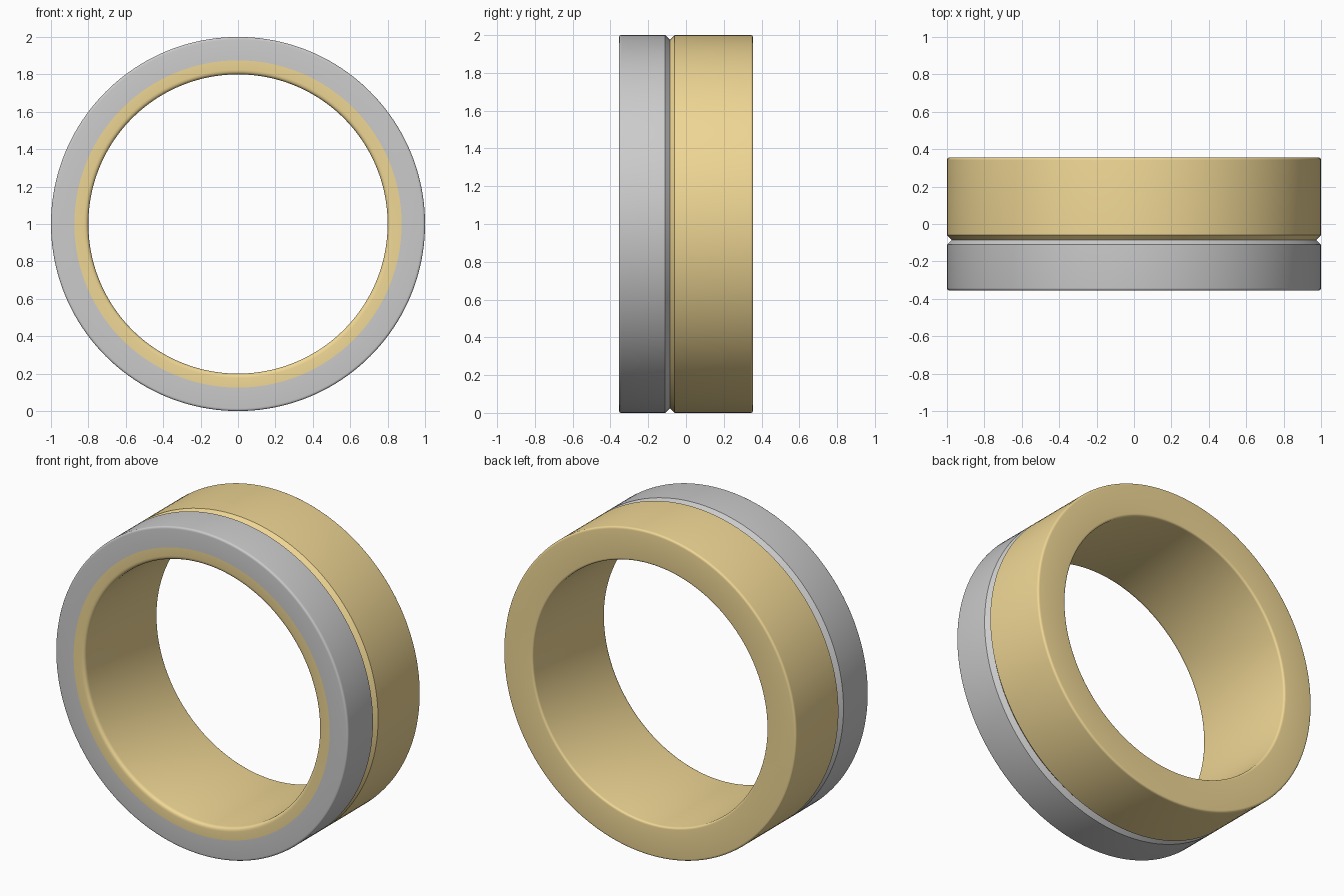
import bpy, bmesh, math
from mathutils import Vector

if "Cube" in bpy.data.objects:
    bpy.data.objects.remove(bpy.data.objects["Cube"])

SEGMENTS = 160


def rounded(profile, steps=4):
    """Round each (radius, y, fillet) corner of a closed profile."""
    pts = []
    for i, (r, y, f) in enumerate(profile):
        p = Vector((r, y))
        if f == 0:
            pts.append(p)
            continue
        a = p + (Vector(profile[i - 1][:2]) - p).normalized() * f
        b = p + (Vector(profile[(i + 1) % len(profile)][:2]) - p).normalized() * f
        for k in range(steps + 1):
            t = k / steps
            pts.append(a * (1 - t) ** 2 + p * 2 * t * (1 - t) + b * t * t)
    return pts


def lathe(name, profile, color=None):
    """Revolve a closed profile around the ring's front-to-back axis."""
    bm = bmesh.new()
    pts = rounded(profile)
    rings = []
    for s in range(SEGMENTS):
        a = 2 * math.pi * s / SEGMENTS
        rings.append([bm.verts.new((p.x * math.cos(a), p.y, 1 + p.x * math.sin(a))) for p in pts])
    n = len(pts)
    for s in range(SEGMENTS):
        u, v = rings[s], rings[(s + 1) % SEGMENTS]
        for j in range(n):
            k = (j + 1) % n
            bm.faces.new((u[j], u[k], v[k], v[j]))
    bmesh.ops.recalc_face_normals(bm, faces=bm.faces)
    mesh = bpy.data.meshes.new(name)
    bm.to_mesh(mesh)
    bm.free()
    obj = bpy.data.objects.new(name, mesh)
    bpy.context.collection.objects.link(obj)
    if color:
        mat = bpy.data.materials.new(name + "_material")
        mat.diffuse_color = color
        mat.use_nodes = True
        mat.node_tree.nodes["Principled BSDF"].inputs["Base Color"].default_value = mat.diffuse_color
        mesh.materials.append(mat)
    bpy.ops.object.select_all(action='DESELECT')
    obj.select_set(True)
    bpy.context.view_layer.objects.active = obj
    bpy.ops.object.shade_smooth_by_angle(angle=math.radians(30))
    return obj


# Gold band: inner sleeve with a wide rear collar, chamfered at the groove
lathe("gold_band", [
    (0.80, -0.355, 0.024),
    (0.875, -0.355, 0),
    (0.875, -0.085, 0),
    (0.975, -0.085, 0),
    (1.00, -0.06, 0),
    (1.00, 0.355, 0.014),
    (0.80, 0.355, 0.014),
], (0.87, 0.68, 0.30, 1))

# Grey front ring fitted over the sleeve
lathe("front_ring", [
    (0.875, -0.355, 0),
    (1.00, -0.355, 0.014),
    (1.00, -0.11, 0),
    (0.975, -0.085, 0),
    (0.875, -0.085, 0),
])
